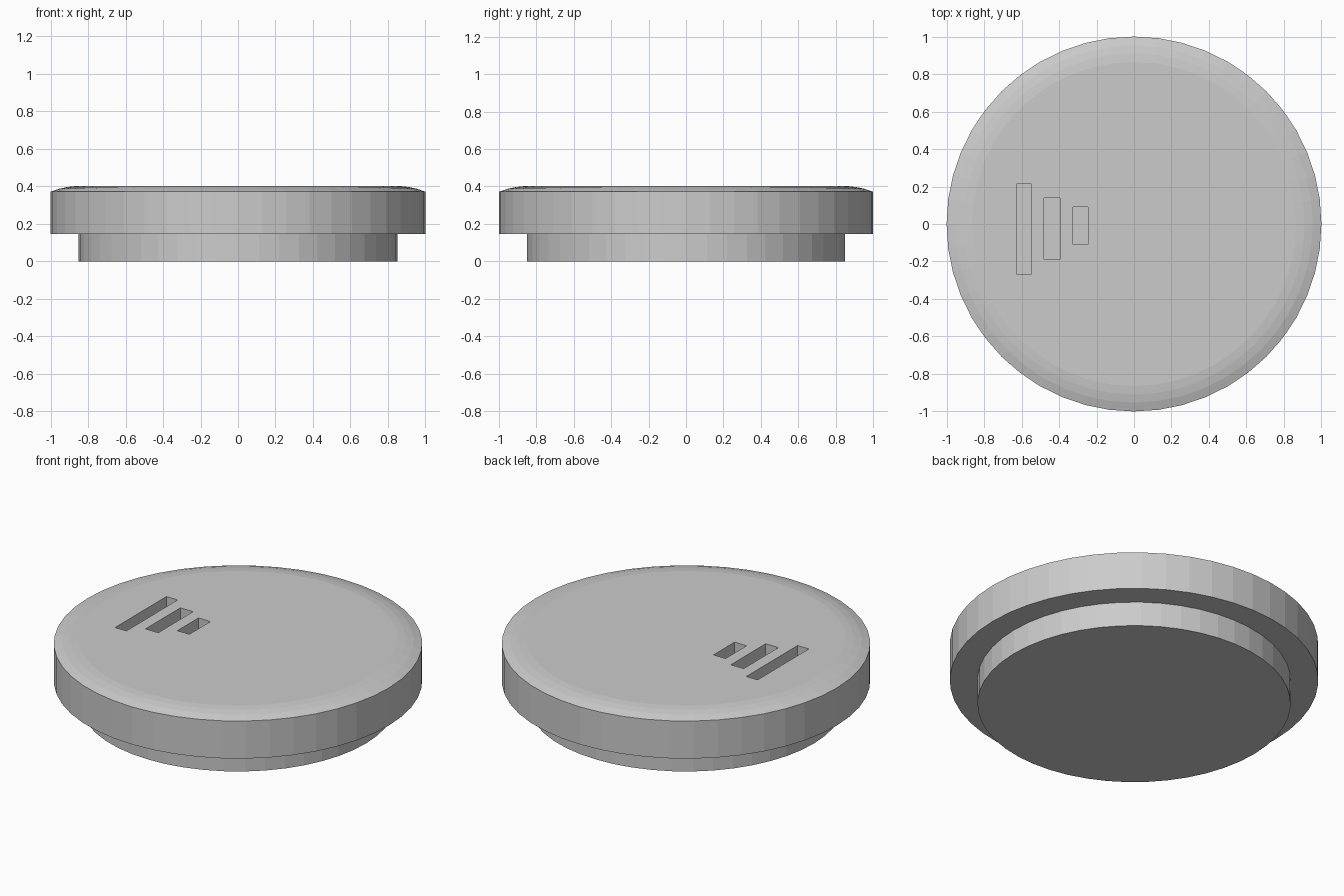
import bpy, bmesh, math

if "Cube" in bpy.data.objects:
    bpy.data.objects.remove(bpy.data.objects["Cube"])

SEGMENTS = 48


def add_object(name, bm):
    bmesh.ops.recalc_face_normals(bm, faces=bm.faces)
    mesh = bpy.data.meshes.new(name)
    bm.to_mesh(mesh)
    bm.free()
    obj = bpy.data.objects.new(name, mesh)
    bpy.context.collection.objects.link(obj)
    return obj


def revolve(name, profile):
    bm = bmesh.new()
    rings = []
    for r, z in profile:
        angles = [2 * math.pi * i / SEGMENTS for i in range(SEGMENTS)]
        rings.append([bm.verts.new((r * math.cos(a), r * math.sin(a), z)) for a in angles])
    for low, high in zip(rings, rings[1:]):
        for i in range(SEGMENTS):
            j = (i + 1) % SEGMENTS
            bm.faces.new((low[i], low[j], high[j], high[i]))
    bm.faces.new(rings[0])
    bm.faces.new(rings[-1])
    return add_object(name, bm)


def box(name, x0, x1, y0, y1, z0, z1):
    bm = bmesh.new()
    bmesh.ops.create_cube(bm, size=1)
    for v in bm.verts:
        v.co.x = x1 if v.co.x > 0 else x0
        v.co.y = y1 if v.co.y > 0 else y0
        v.co.z = z1 if v.co.z > 0 else z0
    return add_object(name, bm)


# Lid: narrow plug, overhanging rim and gently rounded top edge
lid = revolve("lid", [(0.85, 0), (0.85, 0.147), (1, 0.147), (1, 0.372),
                      (0.953, 0.388), (0.91, 0.397), (0.865, 0.402)])

# Three blind vent slots, shorter towards the middle
slots = [(-0.625, -0.55, -0.27, 0.215),
         (-0.48, -0.395, -0.19, 0.14),
         (-0.325, -0.245, -0.11, 0.09)]
for i, (x0, x1, y0, y1) in enumerate(slots):
    cutter = box(f"slot_cutter_{i + 1}", x0, x1, y0, y1, 0.28, 0.5)
    cutter.hide_render = True
    cutter.display_type = 'WIRE'
    mod = lid.modifiers.new(f"slot_{i + 1}", 'BOOLEAN')
    mod.operation = 'DIFFERENCE'
    mod.solver = 'EXACT'
    mod.object = cutter
